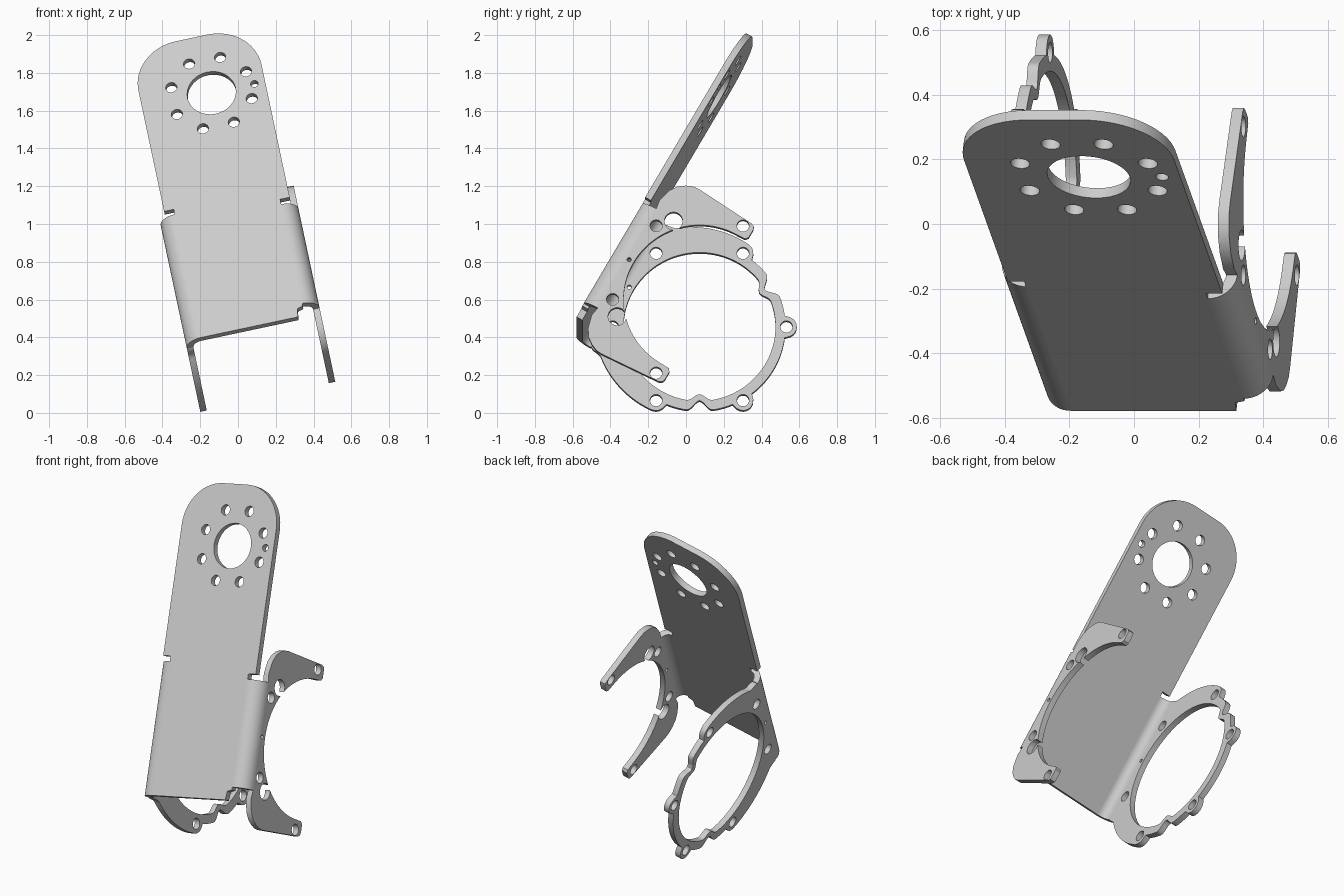
import bpy, bmesh
from math import sin, cos, sqrt, radians, pi
from mathutils import Matrix, Vector

cube = bpy.data.objects.get("Cube")
if cube:
    bpy.data.objects.remove(cube)

grey = bpy.data.materials.new("light_grey_metal")
grey.use_nodes = True
grey.diffuse_color = (0.6, 0.6, 0.6, 1)
grey.node_tree.nodes["Principled BSDF"].inputs["Base Color"].default_value = (0.6, 0.6, 0.6, 1)

# Bracket frame: u across the plate, v up the plate, w out of its front.
# The origin is the axis through both side flanges.
ROLL, TILT = radians(12), radians(30)
up = Vector((-sin(ROLL), 0, cos(ROLL)))
U = Vector((cos(ROLL), 0, sin(ROLL)))
V = up * cos(TILT) + Vector((0, sin(TILT), 0))
W = U.cross(V)
FRAME = Matrix((U, V, W)).transposed().to_4x4()
FRAME.translation = U * 0.172 + V * 0.469 + W * 0.188

THICK = 0.035
HALF = 0.366           # half width over the flanges
FRONT = 0.529          # outer face of the plate
BEND = 0.085           # outer bend radius
FLAT = FRONT - BEND    # where the flat of a flange starts
BORE, BOLT_CIRCLE, BOLT = 0.402, 0.46, 0.032

# Placement of 2D profiles: (a, b) drawn in a plane, t along its normal
AXES = {
    "plate": lambda a, b, t: (a, b, t),
    "flange": lambda a, b, t: (t, b, a),
    "bend": lambda a, b, t: (a, t, b),
}


def polar(r, deg, centre=(0, 0)):
    return (centre[0] + r * cos(radians(deg)), centre[1] + r * sin(radians(deg)))


def prism(name, polygons, plane, start, end):
    """Extrude flat polygons from start to end along the plane's normal."""
    place = AXES[plane]
    bm = bmesh.new()
    for poly in polygons:
        bm.faces.new([bm.verts.new(place(a, b, start)) for a, b in poly])
    bmesh.ops.remove_doubles(bm, verts=bm.verts, dist=1e-5)
    ext = bmesh.ops.extrude_face_region(bm, geom=bm.faces[:], use_keep_orig=True)
    moved = [g for g in ext["geom"] if isinstance(g, bmesh.types.BMVert)]
    bmesh.ops.translate(bm, verts=moved, vec=place(0, 0, end - start))
    bmesh.ops.recalc_face_normals(bm, faces=bm.faces)
    mesh = bpy.data.meshes.new(name)
    bm.to_mesh(mesh)
    bm.free()
    obj = bpy.data.objects.new(name, mesh)
    obj.matrix_world = FRAME
    mesh.materials.append(grey)
    bpy.context.collection.objects.link(obj)
    return obj


def drill(obj, holes, plane, start, end):
    """Cut round holes, each given as (centre, radius)."""
    circles = [[polar(r, k * 10, c) for k in range(36)] for c, r in holes]
    cutter = prism("hole_cutter", circles, plane, start - 0.05, end + 0.05)
    cutter.hide_render = True
    mod = obj.modifiers.new("holes", "BOOLEAN")
    mod.operation, mod.solver, mod.object = "DIFFERENCE", "EXACT", cutter
    bpy.context.view_layer.update()
    result = bpy.data.meshes.new_from_object(
        obj.evaluated_get(bpy.context.evaluated_depsgraph_get()))
    obj.modifiers.clear()
    obj.data = result
    bpy.data.objects.remove(cutter)


# Long plate: stepped in beside the bends, rounded at the top
EDGE, INNER, BOTTOM, TOP = 0.333, HALF - BEND, -0.385, 1.418
RADIUS = 0.248
right_bend, left_bend = 0.31, 0.385
slit = 0.031
outline = [(-INNER, BOTTOM), (0.244, BOTTOM), (0.25, -0.335), (INNER, -0.325),
           (INNER, right_bend + slit), (EDGE, right_bend + slit)]
for side, first in ((1, 0), (-1, 90)):
    centre = (side * (EDGE - RADIUS), TOP - RADIUS)
    outline += [polar(RADIUS, first + k * 6, centre) for k in range(16)]
outline += [(-EDGE, left_bend + slit), (-INNER, left_bend + slit)]
plate = prism("long_plate", [outline], "plate", FRONT - THICK, FRONT)

hub = (0.043, 1.064)
holes = [(hub, 0.13), (polar(0.232, 0, hub), 0.02)]
holes += [(polar(0.219, 22.5 + 45 * k, hub), 0.03) for k in range(8)]
drill(plate, holes, "plate", FRONT - THICK, FRONT)

# Rounded bends joining the plate to the flanges
for name, side, reach in (("right_side_bend", -1, left_bend), ("left_side_bend", 1, right_bend)):
    arc = [polar(BEND, k * 7.5) for k in range(13)]
    arc += [polar(BEND - THICK, 90 - k * 7.5) for k in range(13)]
    section = [(side * (INNER + a), FLAT + b) for a, b in arc]
    prism(name, [section], "bend", -reach, reach)


# Closed ring flange with lugs and scallops
def bump(deg, at, width):
    d = abs(deg - at) / width
    return cos(d * pi / 2) ** 2 if d < 1 else 0


def ring_outer(deg):
    a = abs(deg)
    if a < 41:
        return FLAT / cos(radians(a))
    if a <= 90:
        return 0.548 - 0.032 * max(0, a - 46) / 44 + 0.04 * max(0, 46 - a) / 5
    r = 0.455 - 0.055 * bump(a, 120, 9)
    for lug in (90, 150):
        d = radians(a - lug)
        inside = 0.055 ** 2 - (BOLT_CIRCLE * sin(d)) ** 2
        if inside > 0:
            r = max(r, BOLT_CIRCLE * cos(d) + sqrt(inside))
    return r


def ring_inner(deg):
    return BORE - 0.036 * bump(abs(deg), 120, 10)


step = 1.5
quads = []
for k in range(240):
    p, q = -180 + k * step, -180 + (k + 1) * step
    quads.append([polar(ring_inner(p), p), polar(ring_outer(p), p),
                  polar(ring_outer(q), q), polar(ring_inner(q), q)])
ring = prism("ring_flange", quads, "flange", -HALF, -HALF + THICK)
holes = [(polar(BOLT_CIRCLE, 30 + 60 * k), BOLT) for k in range(6)]
holes.append((polar(0.43, 0), 0.011))
drill(ring, holes, "flange", -HALF, -HALF + THICK)

# Open two-armed flange, mirrored about its middle
arm = [(FLAT, right_bend), (0.452, 0.36), (0.433, 0.431), (0.405, 0.472),
       (0.37, 0.497), (0.335, 0.512), (0.3, 0.515), (-0.035, 0.493),
       (-0.052, 0.485), (-0.058, 0.468), (-0.058, 0.42), (-0.045, 0.404)]
bore_arc = [polar(BORE, 90 - k * 3) for k in range(61)]
fork = arm + bore_arc + [(a, -b) for a, b in reversed(arm)]
flange = prism("fork_flange", [fork], "flange", HALF - THICK, HALF)
holes = [(polar(BOLT_CIRCLE, d), BOLT) for d in (-90, -30, 30, 90)]
holes += [(polar(0.446, d), 0.048) for d in (-42, 42)]
holes.append((polar(0.43, 0), 0.011))
drill(flange, holes, "flange", HALF - THICK, HALF)

# Smooth the curved walls, keep the sheet edges sharp
bpy.ops.object.select_all(action="DESELECT")
for obj in bpy.context.collection.objects:
    if obj.type == "MESH" and obj.data.materials and obj.data.materials[0] == grey:
        obj.select_set(True)
        bpy.context.view_layer.objects.active = obj
bpy.ops.object.shade_smooth_by_angle(angle=radians(30))
